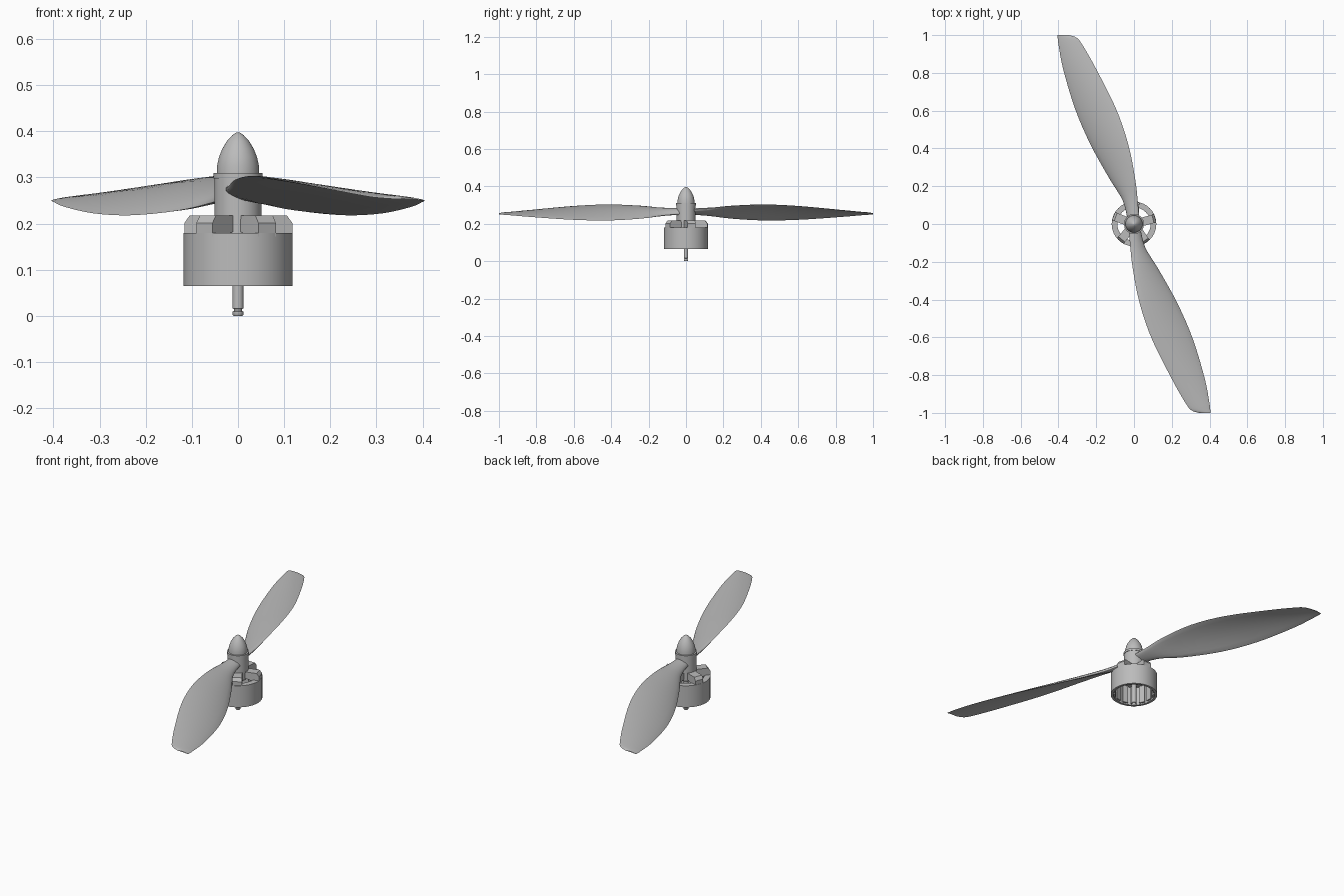
import bpy, bmesh, math
from mathutils import Matrix, Vector

cube = bpy.data.objects.get("Cube")
if cube:
    bpy.data.objects.remove(cube)

grey = bpy.data.materials.new("plain grey")
grey.use_nodes = True
colour = (0.5, 0.5, 0.5, 1)
grey.diffuse_color = colour
grey.node_tree.nodes["Principled BSDF"].inputs["Base Color"].default_value = colour


def finish(bm, name, angle=35):
    bmesh.ops.remove_doubles(bm, verts=bm.verts, dist=1e-5)
    bmesh.ops.recalc_face_normals(bm, faces=bm.faces)
    mesh = bpy.data.meshes.new(name)
    bm.to_mesh(mesh)
    bm.free()
    mesh.materials.append(grey)
    obj = bpy.data.objects.new(name, mesh)
    bpy.context.collection.objects.link(obj)
    bpy.ops.object.select_all(action="DESELECT")
    obj.select_set(True)
    bpy.context.view_layer.objects.active = obj
    bpy.ops.object.shade_smooth_by_angle(angle=math.radians(angle))
    return obj


def lathe(name, profile, steps=48, closed=False):
    """Spin an (r, z) profile around the z axis."""
    bm = bmesh.new()
    verts = [bm.verts.new((r, 0, z)) for r, z in profile]
    edges = [bm.edges.new(p) for p in zip(verts, verts[1:])]
    if closed:
        edges.append(bm.edges.new((verts[-1], verts[0])))
    bmesh.ops.spin(bm, geom=verts + edges, cent=(0, 0, 0), axis=(0, 0, 1),
                   angle=math.tau, steps=steps, use_merge=True)
    return finish(bm, name)


def radial_prism(name, profile, width, turn):
    """Extrude an (r, z) outline sideways and turn it about z."""
    bm = bmesh.new()
    face = bm.faces.new([bm.verts.new((r, -width / 2, z)) for r, z in profile])
    new = bmesh.ops.extrude_face_region(bm, geom=[face])["geom"]
    bmesh.ops.translate(bm, vec=(0, width, 0),
                        verts=[v for v in new if isinstance(v, bmesh.types.BMVert)])
    bmesh.ops.rotate(bm, matrix=Matrix.Rotation(turn, 3, "Z"), verts=bm.verts)
    return finish(bm, name)


# Motor bell: hollow shell with an inward lip at the top
lathe("motor_bell", [(0.105, 0.065), (0.118, 0.065), (0.118, 0.18),
                     (0.088, 0.18), (0.088, 0.168), (0.105, 0.168)], 64, True)

# Magnets lining the inside of the bell
MAGNETS = 14
for i in range(MAGNETS):
    radial_prism(f"magnet_{i + 1}", [(0.096, 0.072), (0.107, 0.072),
                                     (0.107, 0.168), (0.096, 0.168)],
                 0.03, math.tau * i / MAGNETS)

# Chamfered spokes joining bell and centre
SPOKES = 5
for i in range(SPOKES):
    radial_prism(f"bell_spoke_{i + 1}", [(0.03, 0.185), (0.09, 0.172), (0.116, 0.172),
                                         (0.116, 0.201), (0.104, 0.217), (0.03, 0.217)],
                 0.045, math.radians(15) + math.tau * i / SPOKES)

lathe("bell_centre", [(0, 0.17), (0.045, 0.17), (0.05, 0.175), (0.05, 0.217), (0, 0.217)])

# Shaft with a retaining groove near its lower end
lathe("motor_shaft", [(0, 0), (0.01, 0), (0.012, 0.003), (0.012, 0.009), (0.009, 0.01),
                      (0.009, 0.015), (0.012, 0.016), (0.012, 0.2), (0, 0.2)], 24)

# Hub, flange and pointed spinner
lathe("propeller_hub", [(0, 0.21), (0.051, 0.21), (0.051, 0.3), (0, 0.3)])
lathe("hub_flange", [(0, 0.298), (0.053, 0.298), (0.053, 0.31), (0, 0.31)])
lathe("spinner", [(0, 0.306), (0.046, 0.306), (0.0455, 0.325), (0.041, 0.345), (0.034, 0.362),
                  (0.024, 0.379), (0.012, 0.392), (0.004, 0.397), (0, 0.398)])

# Blade stations: y, high edge (x, z), low edge (x, z), thickness
STATIONS = [
    (0.00, -0.030, 0.275, 0.030, 0.255, 0.030),
    (-0.12, -0.020, 0.281, 0.058, 0.245, 0.026),
    (-0.24, -0.006, 0.295, 0.130, 0.228, 0.018),
    (-0.42, 0.030, 0.303, 0.230, 0.218, 0.013),
    (-0.61, 0.095, 0.294, 0.312, 0.222, 0.010),
    (-0.82, 0.200, 0.274, 0.375, 0.236, 0.007),
    (-0.94, 0.268, 0.261, 0.398, 0.246, 0.005),
    (-0.985, 0.302, 0.256, 0.404, 0.249, 0.004),
    (-1.00, 0.345, 0.253, 0.405, 0.250, 0.003),
]


def smooth_stations(rows, sub=4):
    """Catmull-Rom interpolation between the stations."""
    out = []
    for i in range(len(rows) - 1):
        a, b, c, d = (rows[max(0, min(len(rows) - 1, i + k))] for k in (-1, 0, 1, 2))
        for s in range(sub):
            t = s / sub
            out.append([q + t / 2 * (r - p + t * (2 * p - 5 * q + 4 * r - w
                        + t * (3 * (q - r) + w - p)))
                        for p, q, r, w in zip(a, b, c, d)])
    return out + [list(rows[-1])]


def blade(name, turn, half=8):
    """Loft cambered lens sections along the stations."""
    bm = bmesh.new()
    rings = []
    for y, xa, za, xb, zb, thick in smooth_stations(STATIONS):
        y = max(y, -1)
        a, b = Vector((xa, y, za)), Vector((xb, y, zb))
        chord = b - a
        up = Vector((-chord.z, 0, chord.x)).normalized()
        ring = []
        for k in range(2 * half):
            ang = math.pi * k / half
            u = (1 - math.cos(ang)) / 2
            lift = 0.05 * chord.length * 4 * u * (1 - u) + thick / 2 * math.sin(ang)
            ring.append(bm.verts.new(a + chord * u + up * lift))
        rings.append(ring)
    n = 2 * half
    for r, s in zip(rings, rings[1:]):
        for k in range(n):
            bm.faces.new((r[k], r[(k + 1) % n], s[(k + 1) % n], s[k]))
    bm.faces.new(rings[0])
    bm.faces.new(rings[-1])
    bmesh.ops.rotate(bm, matrix=Matrix.Rotation(turn, 3, "Z"), verts=bm.verts)
    return finish(bm, name, 50)


blade("front_blade", 0)
blade("back_blade", math.pi)
